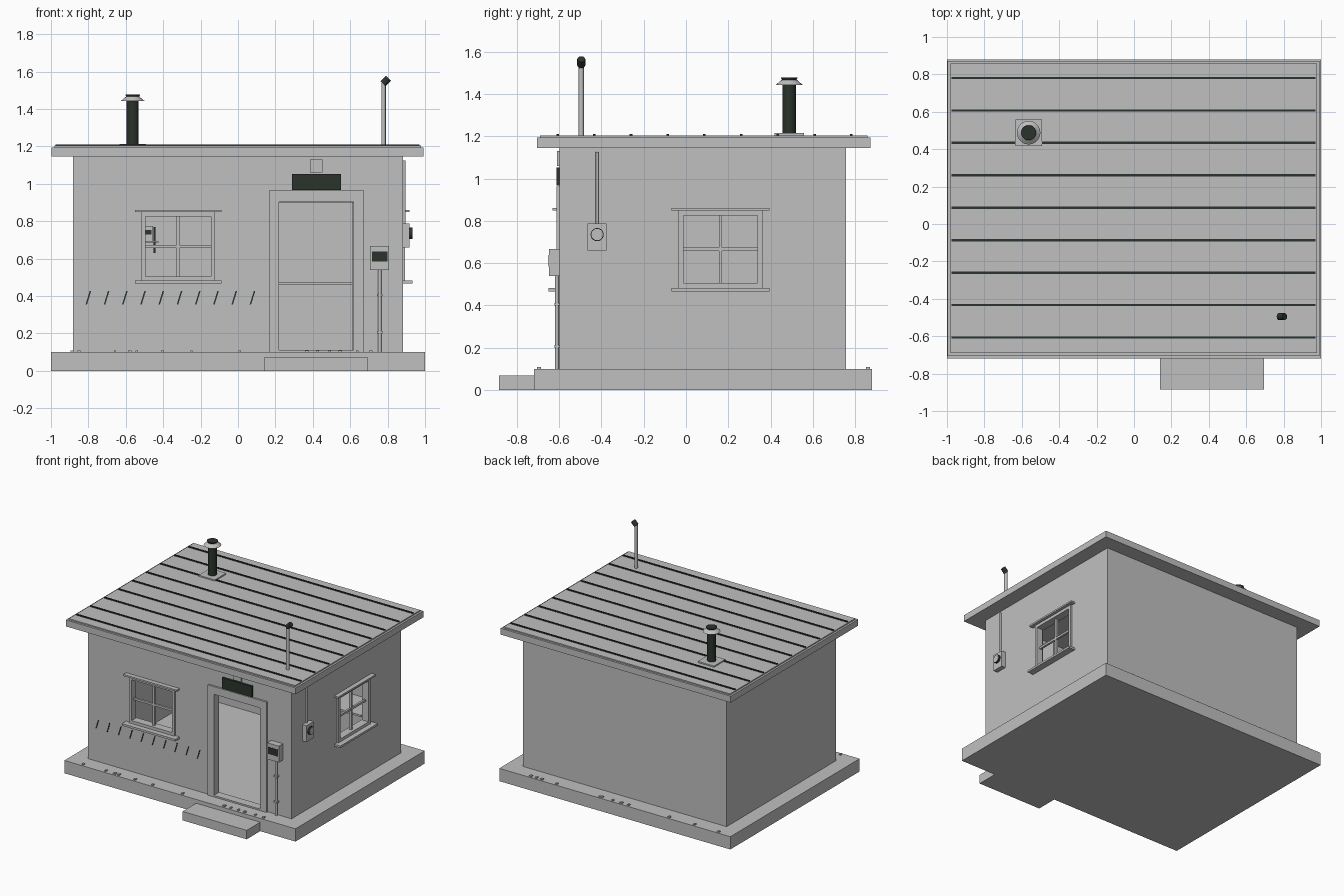
import bpy, bmesh, math, random
from mathutils import Matrix, Vector

if "Cube" in bpy.data.objects:
    bpy.data.objects.remove(bpy.data.objects["Cube"])

random.seed(4)


def material(name, rgb):
    m = bpy.data.materials.new(name)
    m.diffuse_color = (*rgb, 1)
    m.use_nodes = True
    m.node_tree.nodes["Principled BSDF"].inputs["Base Color"].default_value = m.diffuse_color
    return m


GREY = material("pale grey", (0.53, 0.53, 0.53))
DARK = material("dark green black", (0.023, 0.033, 0.024))


def finish(name, bm, mat):
    bmesh.ops.recalc_face_normals(bm, faces=bm.faces)
    me = bpy.data.meshes.new(name)
    bm.to_mesh(me)
    bm.free()
    me.materials.append(mat)
    ob = bpy.data.objects.new(name, me)
    bpy.context.collection.objects.link(ob)
    return ob


def boxes(name, mat, *specs):
    """One object from boxes given as (x0, x1, y0, y1, z0, z1)."""
    bm = bmesh.new()
    for x0, x1, y0, y1, z0, z1 in specs:
        mtx = Matrix.Translation(((x0 + x1) / 2, (y0 + y1) / 2, (z0 + z1) / 2))
        mtx = mtx @ Matrix.Diagonal((abs(x1 - x0), abs(y1 - y0), abs(z1 - z0), 1))
        bmesh.ops.create_cube(bm, size=1, matrix=mtx)
    return finish(name, bm, mat)


def rod(name, mat, a, b, r0, r1=None, sides=20):
    """Cylinder or cone between two points."""
    a, b = Vector(a), Vector(b)
    rot = (b - a).to_track_quat('Z', 'Y').to_matrix().to_4x4()
    bm = bmesh.new()
    bmesh.ops.create_cone(bm, cap_ends=True, segments=sides, radius1=r0,
                          radius2=r0 if r1 is None else r1, depth=(b - a).length,
                          matrix=Matrix.Translation((a + b) / 2) @ rot)
    ob = finish(name, bm, mat)
    bpy.context.view_layer.objects.active = ob
    ob.select_set(True)
    bpy.ops.object.shade_smooth_by_angle(angle=math.radians(35))
    ob.select_set(False)
    return ob


# wall planes
WX, FY, BY = 0.882, -0.597, 0.757

# base and step
boxes("base_slab", GREY, (-1, 1, -0.718, 0.88, 0, 0.1))
boxes("door_step", GREY, (0.14, 0.695, -0.885, -0.718, 0, 0.07))

# hollow walls with openings cut for room, door and two windows
walls = boxes("walls", GREY, (-WX, WX, FY, BY, 0.1, 1.15))
cuts = [(-0.832, 0.832, -0.547, 0.707, 0.05, 1.2),
        (0.217, 0.62, -0.7, -0.5, 0.05, 0.9),
        (-0.505, -0.14, -0.7, -0.5, 0.505, 0.825),
        (0.8, 1.0, -0.02, 0.345, 0.505, 0.825)]
for c in cuts:
    cutter = boxes("cutter", GREY, c)
    cutter.hide_render = True
    mod = walls.modifiers.new("cut", 'BOOLEAN')
    mod.operation, mod.solver, mod.object = 'DIFFERENCE', 'EXACT', cutter
    bpy.context.view_layer.objects.active = walls
    bpy.ops.object.modifier_apply(modifier=mod.name)
    bpy.data.objects.remove(cutter)


# windows: u runs along the wall, d is distance out of the wall
def window(name, c, place):
    w0, w1, z0, z1 = c - 0.198, c + 0.198, 0.482, 0.848
    t = 0.023
    frame = [(w0, w0 + t, -0.04, 0.012, z0, z1), (w1 - t, w1, -0.04, 0.012, z0, z1),
             (w0 + t, w1 - t, -0.04, 0.012, z0, z0 + t),
             (w0 + t, w1 - t, -0.04, 0.012, z1 - t, z1)]
    bars = [(c - 0.008, c + 0.008, -0.03, -0.01, z0 + t, z1 - t),
            (w0 + t, w1 - t, -0.028, -0.012, 0.658, 0.674)]
    sill = [(w0 - 0.033, w1 + 0.033, 0, 0.052, 0.466, 0.482)]
    head = [(w0 - 0.033, w1 + 0.033, 0, 0.035, 0.848, 0.861)]
    for part, items in (("frame", frame), ("bars", bars), ("sill", sill), ("head", head)):
        boxes(f"{name}_{part}", GREY, *[place(*i) for i in items])


window("front_window", -0.32, lambda u0, u1, d0, d1, a, b: (u0, u1, FY - d1, FY - d0, a, b))
window("side_window", 0.163, lambda u0, u1, d0, d1, a, b: (WX + d0, WX + d1, u0, u1, a, b))

# door frame, threshold and open door leaf swung inwards
boxes("door_frame", GREY, (0.166, 0.219, -0.612, -0.545, 0.1, 0.963),
      (0.618, 0.674, -0.612, -0.545, 0.1, 0.963),
      (0.219, 0.618, -0.612, -0.545, 0.903, 0.963))
boxes("threshold", GREY, (0.219, 0.618, -0.612, -0.545, 0.1, 0.112))
boxes("door_leaf", GREY, (0.61, 0.625, -0.545, -0.15, 0.115, 0.9))

# room contents seen through the openings
boxes("back_bench", GREY, (-0.4, 0.75, 0.45, 0.706, 0.46, 0.475))
boxes("wall_shelf", GREY, (-0.505, -0.425, 0.58, 0.706, 0.685, 0.695))
boxes("radio_box", GREY, (-0.505, -0.455, 0.6, 0.7, 0.695, 0.775))
boxes("radio_screen", DARK, (-0.498, -0.462, 0.594, 0.6, 0.73, 0.752))
boxes("radio_handset", DARK, (-0.452, -0.44, 0.59, 0.61, 0.63, 0.77))

# roof: fascia, sheet and standing seams
boxes("roof_fascia", GREY, (-0.997, 0.993, -0.705, 0.872, 1.145, 1.195))
boxes("roof_sheet", GREY, (-0.982, 0.978, -0.69, 0.857, 1.195, 1.204))
boxes("roof_seams", DARK, *[(-0.975, 0.97, 0.087 + 0.1735 * i - 0.006,
                             0.087 + 0.1735 * i + 0.006, 1.2, 1.211) for i in range(-4, 5)])

# chimney
CX, CY = -0.563, 0.488
boxes("chimney_flange", GREY, (CX - 0.07, CX + 0.07, CY - 0.07, CY + 0.07, 1.2, 1.214))
rod("chimney_pipe", DARK, (CX, CY, 1.2), (CX, CY, 1.445), 0.032)
rod("chimney_cowl", GREY, (CX, CY, 1.443), (CX, CY, 1.466), 0.063, 0.036)
rod("chimney_cap", DARK, (CX, CY, 1.462), (CX, CY, 1.477), 0.032, 0.04)

# mast with tilted head
rod("mast", GREY, (0.778, -0.495, 1.2), (0.778, -0.495, 1.54), 0.012, sides=12)
rod("mast_head", DARK, (0.776, -0.495, 1.535), (0.805, -0.495, 1.564), 0.019, sides=12)

# sign panel and lamp over the door
boxes("sign_panel", DARK, (0.289, 0.55, -0.612, FY, 0.967, 1.052))
boxes("door_lamp", GREY, (0.385, 0.452, -0.61, FY, 1.06, 1.13))

# control box with conduit beside the door
boxes("control_box", GREY, (0.706, 0.807, -0.648, FY, 0.54, 0.668))
boxes("control_screen", DARK, (0.716, 0.8, -0.651, -0.648, 0.585, 0.638))
rod("control_conduit", GREY, (0.758, -0.61, 0.1), (0.758, -0.61, 0.54), 0.009, sides=12)
boxes("conduit_clips", GREY, *[(0.743, 0.773, -0.622, FY, z, z + 0.012) for z in (0.2, 0.4)])

# meter on the right wall
boxes("meter_box", GREY, (WX, 0.918, -0.465, -0.375, 0.66, 0.787))
rod("meter_ring", DARK, (0.918, -0.42, 0.735), (0.932, -0.42, 0.735), 0.031)
rod("meter_face", GREY, (0.93, -0.42, 0.735), (0.934, -0.42, 0.735), 0.027)
rod("meter_conduit", GREY, (0.889, -0.42, 0.787), (0.889, -0.42, 1.125), 0.007, sides=12)

# slanted painted stripes under the front window
bm = bmesh.new()
for i in range(10):
    x = -0.815 + 0.0975 * i
    q = [(x, 0.355), (x + 0.008, 0.355), (x + 0.03, 0.427), (x + 0.022, 0.427)]
    f = bm.faces.new([bm.verts.new((a, FY - 0.003, z)) for a, z in q])
    ext = bmesh.ops.extrude_face_region(bm, geom=[f])
    bmesh.ops.translate(bm, vec=(0, 0.004, 0),
                        verts=[v for v in ext["geom"] if isinstance(v, bmesh.types.BMVert)])
finish("painted_stripes", bm, DARK)

# small chips lying along the front and back edges of the slab
chips = []
for y in (-0.695, 0.86):
    for _ in range(13):
        x, w = random.uniform(-0.98, 0.85), random.uniform(0.012, 0.02)
        chips.append((x, x + w, y - 0.01, y + 0.01, 0.098, 0.109))
boxes("slab_chips", GREY, *chips)
